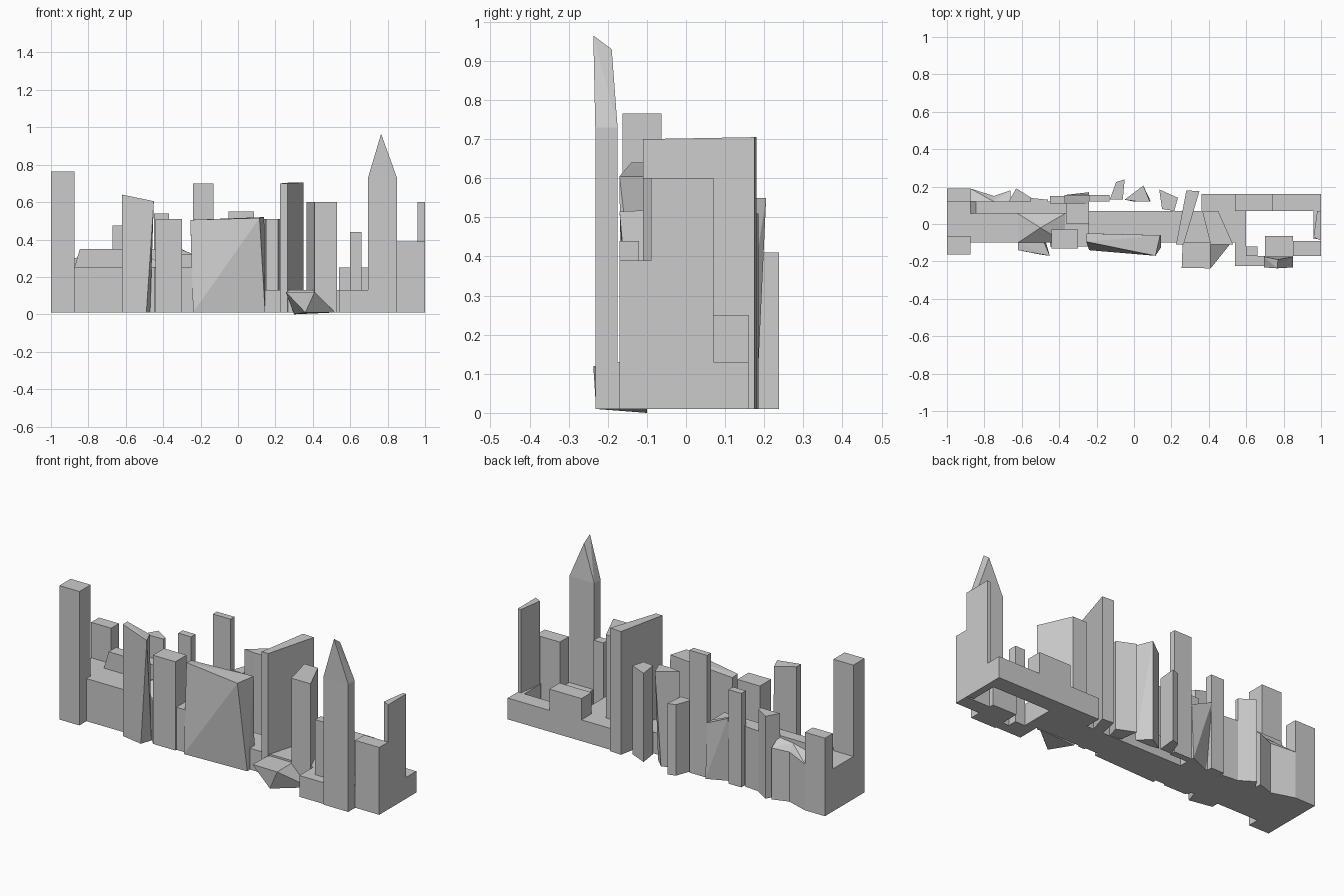
import bpy, bmesh

Z0 = 0.01  # common ground level


def hull(name, pts):
    """Convex faceted solid around a few corner points."""
    bm = bmesh.new()
    for p in pts:
        bm.verts.new(p)
    res = bmesh.ops.convex_hull(bm, input=bm.verts[:])
    bmesh.ops.dissolve_limit(bm, angle_limit=0.01, verts=bm.verts[:], edges=bm.edges[:])
    bmesh.ops.recalc_face_normals(bm, faces=bm.faces[:])
    me = bpy.data.meshes.new(name)
    bm.to_mesh(me)
    bm.free()
    ob = bpy.data.objects.new(name, me)
    bpy.context.collection.objects.link(ob)
    return ob


def box(name, x0, x1, y0, y1, z1, z0=Z0):
    return hull(name, [(x, y, z) for x in (x0, x1) for y in (y0, y1) for z in (z0, z1)])


def tower(name, top, heights, foot=None, z0=Z0):
    """Leaning tower: roof outline with per-corner heights, optional other footprint."""
    if not isinstance(heights, (list, tuple)):
        heights = [heights] * len(top)
    return hull(name, [(x, y, z) for (x, y), z in zip(top, heights)]
                + [(x, y, z0) for x, y in (foot or top)])


# Straight-sided blocks: x0, x1, y0, y1, top
blocks = {
    "left_tower": (-1, -0.875, -0.163, -0.063, 0.765),
    "left_back_tower": (-1, -0.875, 0.12, 0.19, 0.45),
    "left_podium": (-1, -0.36, -0.10, 0.12, 0.25),
    "left_rear_hall": (-0.845, -0.36, 0.055, 0.12, 0.35),
    "mid_tower": (-0.44, -0.30, -0.13, -0.03, 0.51),
    "mid_podium": (-0.45, -0.24, -0.12, 0.06, 0.25),
    "mid_low_block": (-0.36, -0.24, 0.0, 0.12, 0.32),
    "central_podium": (-0.26, 0.54, -0.10, 0.07, 0.13),
    "back_slim_tower": (-0.45, -0.37, 0.11, 0.15, 0.54),
    "back_tall_tower": (-0.24, -0.13, 0.12, 0.155, 0.70),
    # ring of low blocks on the right
    "ring_back": (0.36, 1, 0.07, 0.16, 0.13),
    "ring_left": (0.54, 0.60, -0.225, 0.07, 0.13),
    "ring_front": (0.54, 0.85, -0.225, -0.17, 0.13),
    "ring_inner": (0.70, 0.85, -0.17, -0.065, 0.13),
    "ring_right": (0.96, 1, -0.08, 0.07, 0.13),
    "ring_back_block": (0.54, 0.74, 0.07, 0.16, 0.25),
    "slim_court_tower": (0.60, 0.66, -0.17, -0.12, 0.44),
    "corner_block": (0.85, 1, -0.17, -0.09, 0.39),
}
for name, dims in blocks.items():
    box(name, *dims)

# Chamfered left end of the rear hall
hull("hall_end", [(x, y, z) for y in (0.055, 0.12)
                  for x, z in ((-0.875, Z0), (-0.875, 0.25), (-0.845, 0.35), (-0.84, Z0))])

# Leaning dark slab tower at the front left
tower("front_left_slab", [(-0.62, -0.14), (-0.45, -0.17), (-0.48, -0.10), (-0.62, -0.10)],
      [0.64, 0.605, 0.605, 0.64],
      [(-0.62, -0.14), (-0.49, -0.165), (-0.47, -0.10), (-0.62, -0.10)])
hull("slab_buttress", [(-0.62, -0.10, 0.25), (-0.37, -0.10, 0.25), (-0.62, 0.055, 0.25),
                       (-0.37, 0.055, 0.25), (-0.50, -0.02, 0.32)])

# Irregular row along the back left
tower("back_lump_a", [(-0.875, 0.12), (-0.875, 0.19), (-0.75, 0.15), (-0.75, 0.12)],
      [0.30, 0.27, 0.29, 0.33])
tower("back_lump_b", [(-0.75, 0.12), (-0.75, 0.15), (-0.66, 0.18), (-0.66, 0.12)],
      [0.33, 0.29, 0.30, 0.34])
tower("back_narrow_tower", [(-0.67, 0.12), (-0.63, 0.19), (-0.62, 0.185), (-0.55, 0.14), (-0.55, 0.12)],
      0.475)
tower("back_lump_c", [(-0.56, 0.11), (-0.56, 0.14), (-0.46, 0.13), (-0.46, 0.11)], 0.35)
tower("back_wide_block", [(-0.38, 0.11), (-0.37, 0.155), (-0.24, 0.155), (-0.24, 0.11)],
      [0.38, 0.38, 0.32, 0.32],
      [(-0.38, 0.11), (-0.33, 0.12), (-0.24, 0.17), (-0.24, 0.11)])

# Big leaning slab at the front centre
tower("front_centre_slab", [(-0.255, -0.05), (0.14, -0.06), (0.115, -0.17), (-0.255, -0.095)],
      [0.50, 0.52, 0.515, 0.505],
      [(-0.24, -0.05), (0.145, -0.06), (0.145, -0.125), (-0.24, -0.14)])

# Detached back towers
tower("back_square_tower", [(-0.13, 0.13), (-0.095, 0.225), (-0.05, 0.238), (-0.06, 0.13)], 0.41)
tower("back_skewed_tower", [(-0.05, 0.13), (0.05, 0.205), (0.085, 0.12), (0.02, 0.12)], 0.55,
      [(-0.05, 0.13), (0.03, 0.18), (0.09, 0.12), (0.0, 0.12)])
tower("back_wedge_tower", [(0.15, 0.08), (0.135, 0.185), (0.235, 0.14), (0.215, 0.07)], 0.51)

# Deep turned slab and its neighbour
tower("deep_slab", [(0.225, -0.11), (0.265, -0.11), (0.35, 0.175), (0.28, 0.18)],
      [0.70, 0.70, 0.705, 0.705])
tower("turned_tower", [(0.41, -0.11), (0.53, -0.11), (0.45, 0.07), (0.365, 0.07)], 0.60)

# Low jutting wedge at the front
hull("front_wedge", [(0.26, -0.10, 0.12), (0.41, -0.10, 0.12), (0.255, -0.235, 0.12),
                     (0.41, -0.237, 0.12), (0.36, -0.23, 0.01), (0.30, -0.10, 0.0),
                     (0.52, -0.10, 0.01)])

# Pointed tower
box("spire_shaft", 0.695, 0.85, -0.232, -0.175, 0.73)
hull("spire_roof", [(x, y, 0.73) for x in (0.695, 0.85) for y in (-0.232, -0.175)]
     + [(0.765, -0.237, 0.965), (0.77, -0.19, 0.93)])

# Thin right-hand slab
tower("right_thin_slab", [(0.96, -0.07), (1, -0.09), (1, 0.07), (0.98, 0.07)], 0.60)
